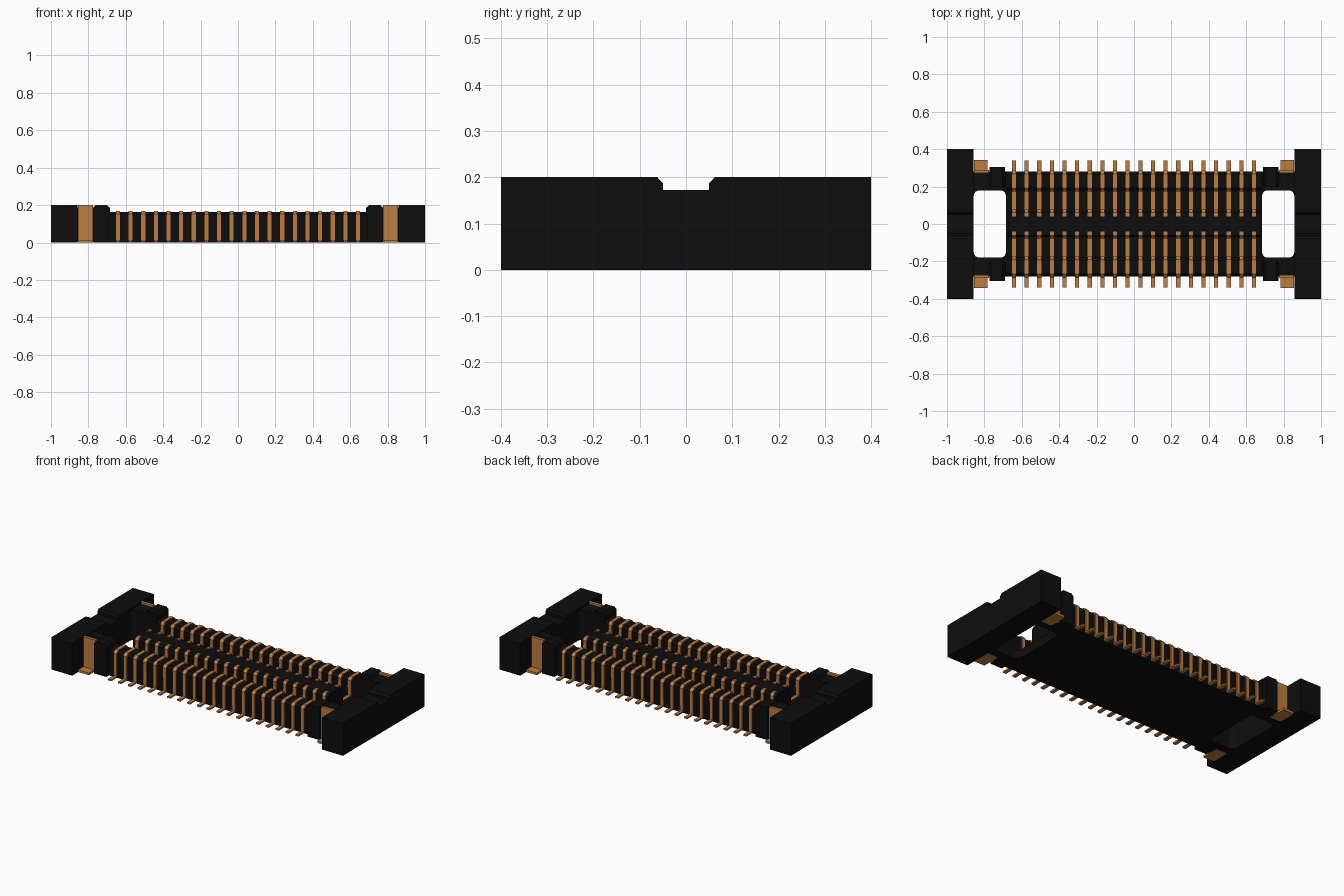
import bpy, bmesh, math

if "Cube" in bpy.data.objects:
    bpy.data.objects.remove(bpy.data.objects["Cube"], do_unlink=True)


def material(name, rgb):
    m = bpy.data.materials.new(name)
    m.use_nodes = True
    m.diffuse_color = (*rgb, 1)
    m.node_tree.nodes["Principled BSDF"].inputs["Base Color"].default_value = (*rgb, 1)
    return m


BLACK = material("black plastic", (0.004, 0.004, 0.004))
GOLD = material("copper gold", (0.53, 0.205, 0.05))


def finish(name, bm, mat):
    bmesh.ops.recalc_face_normals(bm, faces=bm.faces[:])
    mesh = bpy.data.meshes.new(name)
    bm.to_mesh(mesh)
    bm.free()
    mesh.materials.append(mat)
    ob = bpy.data.objects.new(name, mesh)
    bpy.context.collection.objects.link(ob)
    return ob


def prism(name, pts, axis, lo, hi, mat):
    """Extrude a closed outline along x (y,z), y (x,z) or z (x,y)."""
    place = {"x": lambda a, b, t: (t, a, b),
             "y": lambda a, b, t: (a, t, b),
             "z": lambda a, b, t: (a, b, t)}[axis]
    bm = bmesh.new()
    low = [bm.verts.new(place(a, b, lo)) for a, b in pts]
    high = [bm.verts.new(place(a, b, hi)) for a, b in pts]
    bm.faces.new(low)
    bm.faces.new(high)
    for i in range(len(pts)):
        j = (i + 1) % len(pts)
        bm.faces.new((low[i], low[j], high[j], high[i]))
    return finish(name, bm, mat)


def box(name, x0, x1, y0, y1, z0, z1, mat):
    return prism(name, [(x0, y0), (x1, y0), (x1, y1), (x0, y1)], "z", z0, z1, mat)


# Floor and central tongue of the housing
box("housing_floor", -0.685, 0.685, -0.275, 0.275, 0, 0.055, BLACK)
prism("center_tongue",
      [(-0.07, 0.05), (0.07, 0.05), (0.07, 0.15), (0.058, 0.163),
       (-0.058, 0.163), (-0.07, 0.15)], "x", -0.67, 0.67, BLACK)

# Notched end blocks
block = [(-0.4, 0), (0.4, 0), (0.4, 0.2), (0.062, 0.2), (0.05, 0.187), (0.05, 0.172),
         (-0.05, 0.172), (-0.05, 0.187), (-0.062, 0.2), (-0.4, 0.2)]
for side, sx in (("left", 1), ("right", -1)):
    prism(side + "_end_block", block, "x", sx * 0.857, sx * 1.0, BLACK)

N, SPAN, W = 20, 1.284, 0.022
PITCH = SPAN / (N - 1)

for row, sy in (("back", 1), ("front", -1)):
    # Long side wall with eased top edges
    wall = [(0.18, 0), (0.28, 0), (0.28, 0.15), (0.264, 0.164), (0.194, 0.164), (0.18, 0.15)]
    prism(row + "_wall", [(sy * y, z) for y, z in wall], "x", -0.69, 0.69, BLACK)

    # Contact row: one folded strip, repeated along the wall
    path = [(0.34, 0.008), (0.283, 0.008), (0.283, 0.15), (0.266, 0.165), (0.192, 0.165),
            (0.178, 0.15), (0.178, 0.058), (0.072, 0.058), (0.072, 0.15),
            (0.06, 0.164), (0.04, 0.164)]
    bm = bmesh.new()
    x = -SPAN / 2
    rail = [[bm.verts.new((x + d, sy * y, z)) for y, z in path] for d in (-W / 2, W / 2)]
    for i in range(len(path) - 1):
        bm.faces.new((rail[0][i], rail[1][i], rail[1][i + 1], rail[0][i + 1]))
    contacts = finish(row + "_contacts", bm, GOLD)
    solid = contacts.modifiers.new("thickness", "SOLIDIFY")
    solid.thickness, solid.offset = 0.01, 0
    arr = contacts.modifiers.new("row", "ARRAY")
    arr.count, arr.use_relative_offset, arr.use_constant_offset = N, False, True
    arr.constant_offset_displace = (PITCH, 0, 0)

    for side, sx in (("left", 1), ("right", -1)):
        tag = row + "_" + side
        # Arm joining the wall to the end block
        box(tag + "_arm", sx * 0.685, sx * 0.86, sy * 0.18, sy * 0.28, 0.004, 0.188, BLACK)
        # Raised shoulder with chamfered top
        shoulder = [(0.69, 0), (0.773, 0), (0.773, 0.188), (0.762, 0.2), (0.702, 0.2), (0.69, 0.188)]
        prism(tag + "_shoulder", [(sx * a, z) for a, z in shoulder], "y",
              sy * 0.2, sy * 0.305, BLACK)
        # Solder clip: upright plate and foot
        box(tag + "_clip_plate", sx * 0.774, sx * 0.8565, sy * 0.272, sy * 0.29, 0, 0.2, GOLD)
        box(tag + "_clip_foot", sx * 0.784, sx * 0.8565, sy * 0.23, sy * 0.342, 0, 0.014, GOLD)
        # Rounded corners of the open window
        for cx, d in ((0.857, -1), (0.685, 1)):
            r = 0.03
            arc = [(cx, 0.18)]
            for k in range(7):
                a = k * math.pi / 12
                arc.append((cx + d * r * (1 - math.sin(a)), 0.18 - r * (1 - math.cos(a))))
            prism(tag + "_window_corner", [(sx * a, sy * b) for a, b in arc], "z",
                  0.004, 0.188 if d < 0 else 0.055, BLACK)
